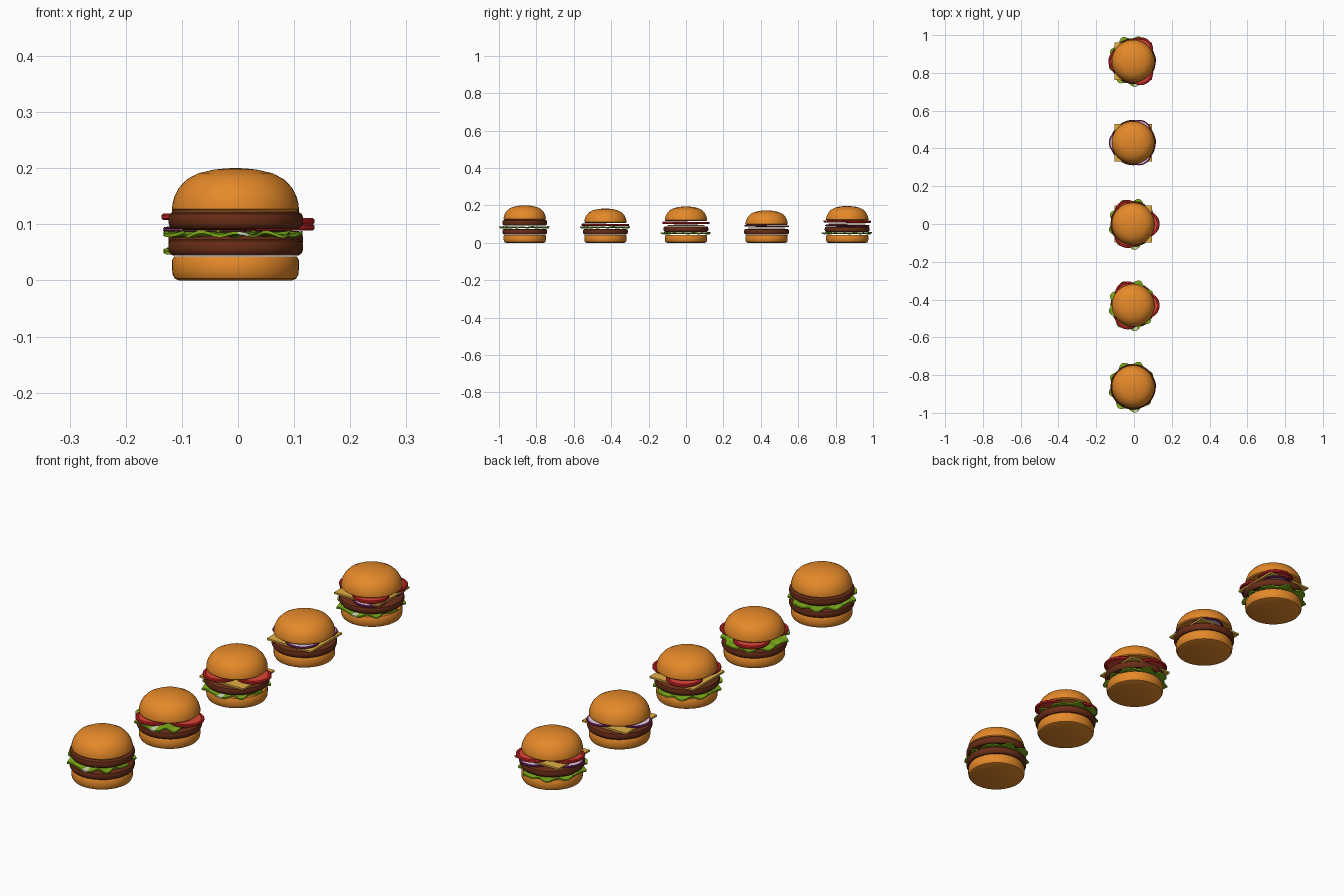
import bpy, bmesh, math
from math import sin, cos, pi, radians

if "Cube" in bpy.data.objects:
    bpy.data.objects.remove(bpy.data.objects["Cube"])

def mat(name, rgb):
    m = bpy.data.materials.new(name)
    m.diffuse_color = (*rgb, 1)
    m.use_nodes = True
    m.node_tree.nodes["Principled BSDF"].inputs["Base Color"].default_value = m.diffuse_color
    return m

BUN = mat("bun_golden", (0.78, 0.25, 0.022))
MEAT = mat("patty_brown", (0.14, 0.026, 0.008))
LEAF = mat("lettuce_green", (0.21, 0.42, 0.01))
STEM = mat("lettuce_pale_rib", (0.70, 0.75, 0.55))
RED = mat("tomato_red", (0.62, 0.018, 0.018))
FLESH = mat("tomato_flesh", (0.72, 0.06, 0.04))
CHEESE = mat("cheese_yellow", (0.75, 0.43, 0.055))
PURPLE = mat("onion_purple", (0.19, 0.018, 0.13))
WHITE = mat("onion_white", (0.78, 0.66, 0.76))

CX = -0.0045  # bun axis

def finish(name, bm, mats, loc, angle=35):
    bmesh.ops.recalc_face_normals(bm, faces=bm.faces)
    me = bpy.data.meshes.new(name)
    bm.to_mesh(me)
    bm.free()
    for m in mats:
        me.materials.append(m)
    ob = bpy.data.objects.new(name, me)
    bpy.context.collection.objects.link(ob)
    ob.location = loc
    bpy.ops.object.select_all(action='DESELECT')
    bpy.context.view_layer.objects.active = ob
    ob.select_set(True)
    bpy.ops.object.shade_smooth_by_angle(angle=radians(angle))
    return ob

def lathe(name, prof, mats, loc, n=48, wobble=0.0, rule=None):
    """Revolve (radius, z) points; first and last points lie on the axis."""
    bm = bmesh.new()
    lo = bm.verts.new((0, 0, prof[0][1]))
    hi = bm.verts.new((0, 0, prof[-1][1]))
    rings = []
    for r, z in prof[1:-1]:
        ring = []
        for i in range(n):
            a = 2 * pi * i / n
            k = r * (1 + wobble * (sin(7 * a + 1) + sin(12 * a)))
            ring.append(bm.verts.new((k * cos(a), k * sin(a), z)))
        rings.append(ring)
    for i in range(n):
        j = (i + 1) % n
        fs = [bm.faces.new((lo, rings[0][j], rings[0][i])),
              bm.faces.new((hi, rings[-1][i], rings[-1][j]))]
        for a, b in zip(rings, rings[1:]):
            fs.append(bm.faces.new((a[i], a[j], b[j], b[i])))
        if rule:
            for f in fs:
                f.material_index = rule(f.calc_center_median().xy.length)
    return finish(name, bm, mats, loc)

def bottom_bun(tag, y, z):
    lathe(tag + "_bottom_bun", [(0, 0), (.101, 0), (.108, .003), (.112, .01), (.113, .02),
          (.113, .036), (.109, .043), (0, .043)], [BUN], (CX, y, z))

def top_bun(tag, y, z):
    lathe(tag + "_top_bun", [(0, 0), (.108, 0), (.113, .004), (.1125, .012), (.109, .026),
          (.101, .042), (.087, .057), (.066, .068), (.038, .0745), (.015, .0768), (0, .077)],
          [BUN], (CX, y, z))

def patty(tag, y, z):
    lathe(tag + "_patty", [(0, 0), (.112, 0), (.118, .005), (.12, .011), (.12, .02),
          (.118, .026), (.112, .03), (0, .03)], [MEAT], (CX, y, z), wobble=.004)

# three round slices laid in a triangle
def slices(tag, kind, y, z, start, prof, mats, rule, off, cx):
    for k in range(3):
        a = radians(start + 120 * k)
        lathe(f"{tag}_{kind}_{k + 1}", prof, mats,
              (cx + off * cos(a), y + off * sin(a), z + .0012 * k), n=32, rule=rule)

def tomato(tag, y, z, start):
    slices(tag, "tomato_slice", y, z, start,
           [(0, .002), (.056, .002), (.058, 0), (.065, 0), (.068, .003), (.068, .009),
            (.065, .012), (.058, .012), (.056, .010), (0, .010)],
           [RED, FLESH], lambda r: 1 if r < .056 else 0, .068, 0)

def onion(tag, y, z):
    pts = [(.012, .006), (.02, .008), (.03, .006), (.04, .008), (.05, .006), (.056, .008)]
    prof = ([(0, 0)] + [(r, .008 - h) for r, h in pts] + [(.062, .001), (.064, .004), (.062, .007)]
            + pts[::-1] + [(0, .006)])
    slices(tag, "onion_slice", y, z, 60, prof, [PURPLE, WHITE],
           lambda r: 0 if r > .0575 or .03 < r < .04 else 1, .065, CX)

# ruffled leaf: lobed rings with waving height, thickened
def lettuce(tag, y, z):
    bm = bmesh.new()
    n, t = 90, .0055
    fr = [.3, .72, .86, 1.0]
    layers = []
    for dz in (0, t):
        c = bm.verts.new((0, 0, .004 + dz))
        rings = []
        for f in fr:
            ring = []
            for i in range(n):
                a = 2 * pi * i / n
                edge = (.122 + .010 * cos(9 * (a - radians(75))) - .006 * cos(a)
                        - .006 * cos(2 * a))
                w = .0042 * f ** 3 * sin(13 * a + 3 * f) * (1 + .3 * sin(5 * a)) / 1.2
                r = edge * f
                ring.append(bm.verts.new((r * cos(a), r * sin(a), .004 + w + dz)))
            rings.append(ring)
        layers.append(rings)
        for i in range(n):
            j = (i + 1) % n
            bm.faces.new((c, rings[0][i], rings[0][j]))
            for p, q in zip(rings, rings[1:]):
                bm.faces.new((p[i], q[i], q[j], p[j]))
    for i in range(n):
        j = (i + 1) % n
        bm.faces.new((layers[0][-1][i], layers[0][-1][j], layers[1][-1][j], layers[1][-1][i]))
    # pale rib at the front of the leaf
    for f in bm.faces:
        p = f.calc_center_median()
        f.material_index = 1 if p.y < 0 and -.002 < p.x - .009 * (-p.y / .12) < .011 else 0
    finish(tag + "_lettuce", bm, [LEAF, STEM], (CX, y, z), 30)

def cheese(tag, y, z):
    bm = bmesh.new()
    bmesh.ops.create_cube(bm, size=1)
    for v in bm.verts:
        v.co.x *= .198
        v.co.y *= .198
        v.co.z = (v.co.z + .5) * .007
    finish(tag + "_cheese", bm, [CHEESE], (CX, y, z))

# five burgers in a row along y
D = .431
for k in range(5):
    bottom_bun(f"burger_{k + 1}", (k - 2) * D, 0)

t, y = "burger_1", -2 * D
patty(t + "_lower", y, .044)
lettuce(t, y, .0755)
patty(t + "_upper", y, .092)
top_bun(t, y, .123)

t, y = "burger_2", -D
patty(t, y, .044)
lettuce(t, y, .0755)
tomato(t, y, .0885, 0)
top_bun(t, y, .106)

t, y = "burger_3", 0
lettuce(t, y, .0445)
patty(t, y, .058)
cheese(t, y, .0885)
tomato(t, y, .099, 0)
top_bun(t, y, .117)

t, y = "burger_4", D
patty(t, y, .044)
cheese(t, y, .0755)
onion(t, y, .084)
top_bun(t, y, .096)

t, y = "burger_5", 2 * D
lettuce(t, y, .0445)
patty(t, y, .057)
onion(t, y, .0865)
cheese(t, y, .0975)
tomato(t, y, .106, 60)
top_bun(t, y, .1195)
